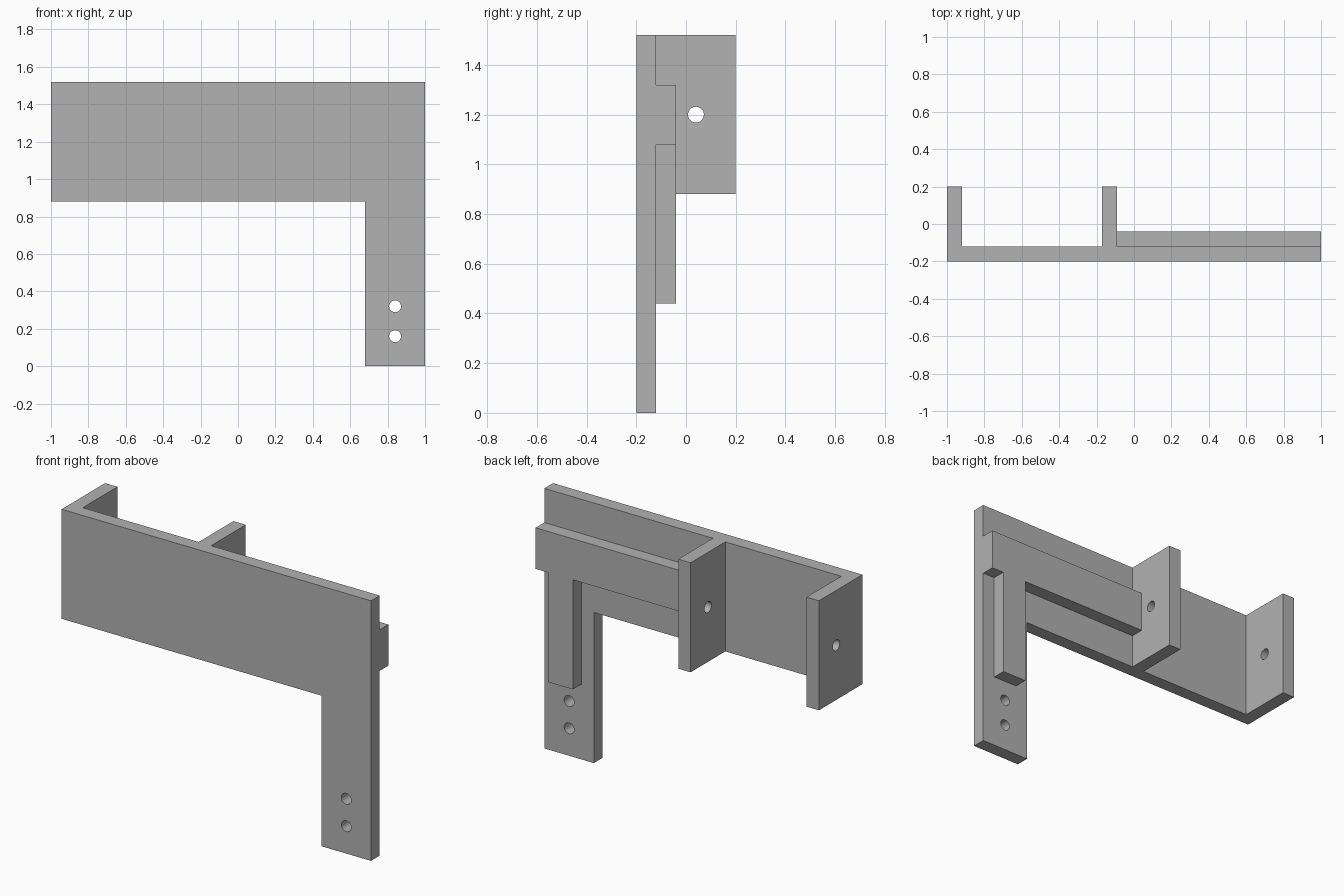
import bpy
import bmesh
from math import pi
from mathutils import Matrix, Vector

cube = bpy.data.objects.get("Cube")
if cube:
    bpy.data.objects.remove(cube, do_unlink=True)

grey = bpy.data.materials.new("plain grey")
grey.use_nodes = True
grey.diffuse_color = (0.445, 0.445, 0.445, 1)
grey.node_tree.nodes["Principled BSDF"].inputs["Base Color"].default_value = grey.diffuse_color


def finish(name, bm):
    bmesh.ops.recalc_face_normals(bm, faces=bm.faces)
    mesh = bpy.data.meshes.new(name)
    bm.to_mesh(mesh)
    bm.free()
    mesh.materials.append(grey)
    obj = bpy.data.objects.new(name, mesh)
    bpy.context.collection.objects.link(obj)
    return obj


def slab(name, outline, y0, y1):
    """Extrude an x-z outline from y0 to y1."""
    bm = bmesh.new()
    face = bm.faces.new([bm.verts.new((x, y0, z)) for x, z in outline])
    out = bmesh.ops.extrude_face_region(bm, geom=[face])
    moved = [v for v in out["geom"] if isinstance(v, bmesh.types.BMVert)]
    bmesh.ops.translate(bm, verts=moved, vec=(0, y1 - y0, 0))
    return finish(name, bm)


def box(name, x0, x1, y0, y1, z0, z1):
    return slab(name, [(x0, z0), (x1, z0), (x1, z1), (x0, z1)], y0, y1)


def drill(target, centre, axis, depth):
    """Cut a round bolt hole through the target."""
    bm = bmesh.new()
    turn = Matrix.Rotation(pi / 2, 4, "Y" if axis == "X" else "X")
    bmesh.ops.create_cone(bm, cap_ends=True, segments=20, radius1=HOLE, radius2=HOLE,
                          depth=depth, matrix=Matrix.Translation(Vector(centre)) @ turn)
    cutter = finish("hole_cutter", bm)
    combine(target, cutter, "DIFFERENCE")


def combine(target, other, operation):
    """Apply a boolean and discard the second object."""
    mod = target.modifiers.new("boolean", "BOOLEAN")
    mod.operation, mod.object, mod.solver = operation, other, "EXACT"
    bpy.context.view_layer.objects.active = target
    bpy.ops.object.modifier_apply(modifier=mod.name)
    bpy.data.objects.remove(other, do_unlink=True)


HOLE = 0.032
FRONT, BACK, RIB_BACK, TAB_BACK = -0.2, -0.12, -0.04, 0.2
LOW, TOP = 0.88, 1.52

# Face plate with the hanging leg
bracket = slab("bracket_plate", [(-1, LOW), (0.68, LOW), (0.68, 0), (1, 0), (1, TOP), (-1, TOP)],
               FRONT, BACK)

# Leg bolt holes
for z in (0.16, 0.32):
    drill(bracket, (0.84, FRONT, z), "Y", 0.4)

# Mounting tabs, each with a bolt hole
for x in (-1, -0.17):
    tab = box("mounting_tab", x, x + 0.08, BACK, TAB_BACK, LOW, TOP)
    drill(tab, (x + 0.04, 0.04, 1.2), "X", 0.2)
    combine(bracket, tab, "UNION")

# T-shaped stiffening rib: a bar along the plate and a stem down the leg
rib = slab("stiffening_rib", [(-0.09, 1.08), (0.76, 1.08), (0.76, 0.44), (0.92, 0.44),
                              (0.92, 1.08), (1, 1.08), (1, 1.32), (-0.09, 1.32)], BACK, RIB_BACK)
combine(bracket, rib, "UNION")
